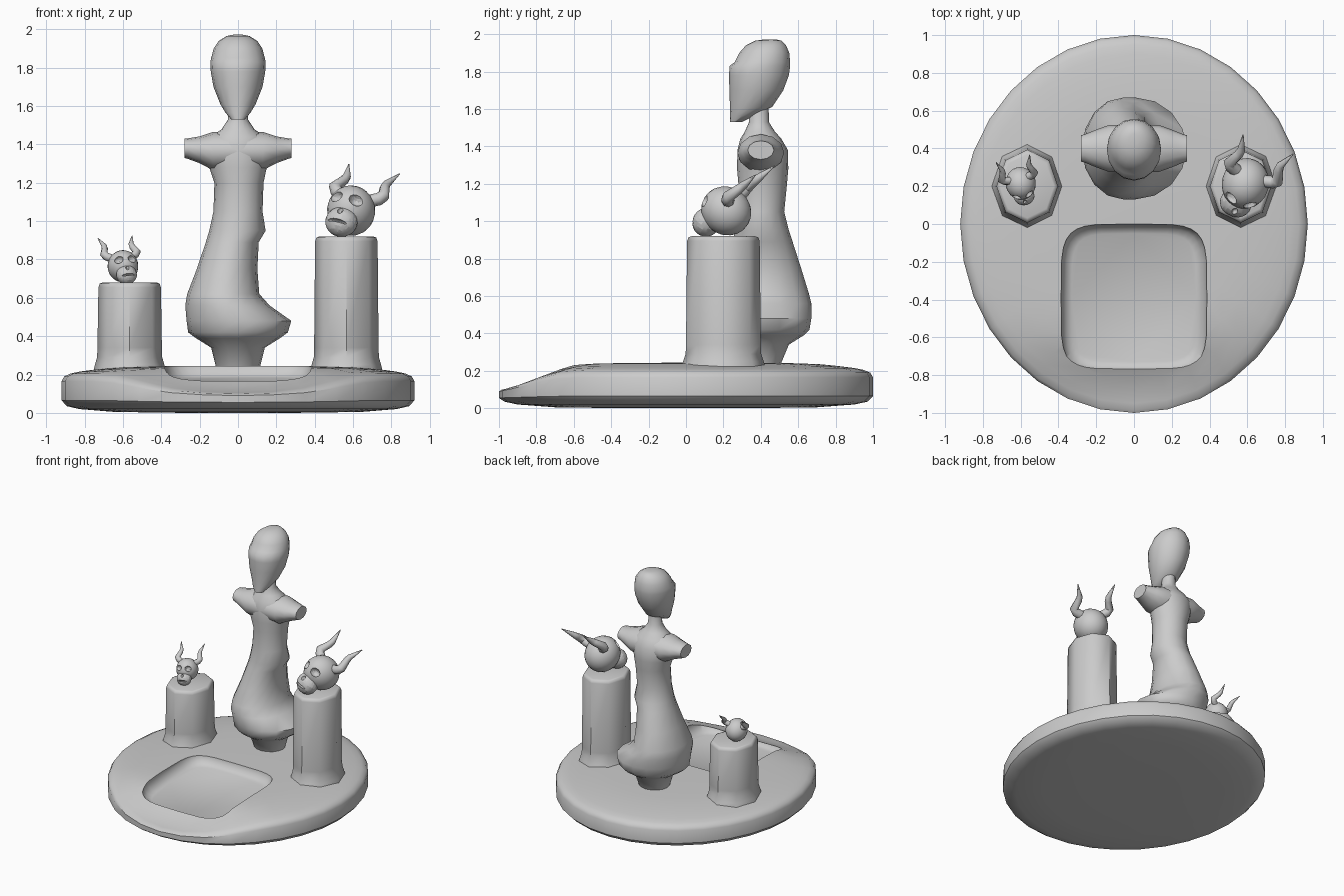
import bpy, bmesh
from math import sin, cos, pi, radians, copysign
from mathutils import Matrix, Vector

if "Cube" in bpy.data.objects:
    bpy.data.objects.remove(bpy.data.objects["Cube"])


def finish(ob, angle=50):
    bpy.ops.object.select_all(action='DESELECT')
    ob.select_set(True)
    bpy.context.view_layer.objects.active = ob
    bpy.ops.object.shade_smooth_by_angle(angle=radians(angle))
    return ob


def from_bm(name, bm):
    bmesh.ops.recalc_face_normals(bm, faces=bm.faces)
    me = bpy.data.meshes.new(name)
    bm.to_mesh(me)
    bm.free()
    ob = bpy.data.objects.new(name, me)
    bpy.context.collection.objects.link(ob)
    return ob


def loft(name, sections, n=16, axis='z', p=2, warp=None):
    """Rings given as (t, centre a, centre b, radius a, radius b), capped."""
    bm = bmesh.new()
    rings = []
    for t, ca, cb, ra, rb in sections:
        ring = []
        for i in range(n):
            c, s = cos(2 * pi * i / n), sin(2 * pi * i / n)
            a = ca + ra * copysign(abs(c) ** (2 / p), c)
            b = cb + rb * copysign(abs(s) ** (2 / p), s)
            co = Vector((a, b, t)) if axis == 'z' else Vector((t, a, b))
            ring.append(bm.verts.new(warp(co) if warp else co))
        rings.append(ring)
    for r0, r1 in zip(rings, rings[1:]):
        for i in range(n):
            j = (i + 1) % n
            bm.faces.new((r0[i], r0[j], r1[j], r1[i]))
    bm.faces.new(rings[0])
    bm.faces.new(rings[-1])
    return finish(from_bm(name, bm))


def boolean(ob, other, op='DIFFERENCE'):
    other.hide_render = True
    m = ob.modifiers.new('bool', 'BOOLEAN')
    m.object, m.operation, m.solver = other, op, 'EXACT'
    finish(ob)
    bpy.ops.object.modifier_apply(modifier=m.name)
    bpy.data.objects.remove(other)


def ellipsoid(name, loc, rad, mat, seg=24):
    bm = bmesh.new()
    bmesh.ops.create_uvsphere(bm, u_segments=seg, v_segments=seg // 2, radius=1)
    bm.transform(mat @ Matrix.Translation(loc) @ Matrix.Diagonal((*rad, 1)))
    return from_bm(name, bm)


# oval base, front edge dips down
def dip(co):
    t = min(1, max(0, (-0.55 - co.y) / 0.4))
    t = t * t * (3 - 2 * t) * max(0, 1 - (co.x / 0.8) ** 2)
    if co.z > 0.05:
        co.z = 0.05 + (co.z - 0.05) * (1 - 0.65 * t)
    return co


rim = [(0.3, 0), (0.7, 0.005), (0.9, 0.02), (0.97, 0.035), (1, 0.065), (1, 0.165),
       (0.985, 0.19), (0.95, 0.205), (0.9, 0.215), (0.82, 0.225), (0.72, 0.235),
       (0.6, 0.24), (0.45, 0.243), (0.2, 0.245)]
base = loft('base', [(z, 0, 0, 0.92 * f, f) for f, z in rim], 32, warp=dip)


# shallow tray recess
def tilt(co):
    co.z += 0.065 * co.y
    return co


tray = loft('tray_cutter', [(0.185, 0, -0.39, 0.33, 0.34), (0.2, 0, -0.39, 0.36, 0.37),
                            (0.24, 0, -0.39, 0.385, 0.39), (0.4, 0, -0.39, 0.39, 0.395)],
            32, p=5, warp=tilt)
boolean(base, tray)
finish(base, 40)

# octagonal pillars
for name, x, top in (('left_pillar', -0.565, 0.68), ('right_pillar', 0.565, 0.92)):
    prof = [(0.2, 1.15), (0.25, 1.08), (0.29, 1.01), (0.34, 1), (top - 0.025, 0.97),
            (top - 0.006, 0.93), (top, 0.84)]
    loft(name, [(z, x, 0.2, 0.168 * f, 0.2 * f) for z, f in prof], 8)

# robed body
loft('robed_body', [
    (0.22, 0, 0.40, 0.11, 0.10), (0.34, 0, 0.40, 0.14, 0.15), (0.39, 0, 0.40, 0.22, 0.23),
    (0.42, 0, 0.40, 0.26, 0.26), (0.48, 0.005, 0.40, 0.273, 0.27),
    (0.56, -0.055, 0.40, 0.22, 0.27), (0.62, -0.077, 0.405, 0.188, 0.25),
    (0.75, -0.057, 0.41, 0.158, 0.205), (0.89, -0.03, 0.41, 0.138, 0.16),
    (0.95, -0.003, 0.405, 0.147, 0.145), (1.05, 0, 0.40, 0.128, 0.125),
    (1.2, 0.005, 0.41, 0.128, 0.13), (1.28, 0, 0.41, 0.15, 0.137),
    (1.38, 0, 0.41, 0.17, 0.135), (1.44, 0, 0.40, 0.14, 0.11), (1.48, 0, 0.395, 0.085, 0.08),
    (1.53, 0, 0.39, 0.052, 0.053), (1.62, 0, 0.39, 0.047, 0.052)], 16)

# shoulder stubs
half = [(0.28, 0.07, 0.05), (0.26, 0.075, 0.054), (0.2, 0.10, 0.07), (0.13, 0.125, 0.10)]
arms = [(-x, 0.40, 1.38 - 0.1 * (0.28 - x), a, b) for x, a, b in half]
loft('shoulders', arms + [(-t, *r) for t, *r in reversed(arms)], 12, 'x')

# blank head
head = [(1.53, 0.235, 0.30, 0.035), (1.565, 0.235, 0.37, 0.065), (1.61, 0.235, 0.46, 0.092),
        (1.70, 0.232, 0.52, 0.128), (1.78, 0.23, 0.55, 0.142), (1.83, 0.233, 0.557, 0.144),
        (1.85, 0.26, 0.557, 0.14), (1.90, 0.285, 0.552, 0.127), (1.94, 0.32, 0.535, 0.10),
        (1.965, 0.37, 0.51, 0.06), (1.972, 0.42, 0.48, 0.025)]
loft('head', [(z, 0, (a + b) / 2, r, (b - a) / 2) for z, a, b, r in head], 16)


# horned skulls
def skull(side, loc, size, yaw, roll, pitch):
    mat = (Matrix.Translation(loc) @ Matrix.Rotation(radians(yaw), 4, 'Z')
           @ Matrix.Rotation(radians(roll), 4, 'Y') @ Matrix.Rotation(radians(pitch), 4, 'X')
           @ Matrix.Scale(size, 4))
    ob = ellipsoid(side + '_skull', (0, 0, 0), (0.125, 0.138, 0.128), mat)
    boolean(ob, ellipsoid('jaw', (0, -0.06, -0.115), (0.085, 0.075, 0.08), mat), 'UNION')
    cuts = [((-0.06, -0.13, -0.005), (0.04, 0.045, 0.032)),
            ((0.06, -0.13, -0.005), (0.04, 0.045, 0.032)),
            ((0, -0.14, -0.09), (0.016, 0.03, 0.022)),
            ((0, -0.12, -0.15), (0.062, 0.025, 0.008))]
    for c, r in cuts:
        boolean(ob, ellipsoid('socket_cutter', c, r, mat, 16))
    finish(ob, 40)
    for s, label in ((-1, 'left'), (1, 'right')):
        cu = bpy.data.curves.new('horn', 'CURVE')
        cu.dimensions, cu.bevel_depth, cu.bevel_resolution = '3D', 0.034, 2
        cu.use_fill_caps = True
        pts = [(0.06, 0, 0.07, 1), (0.12, 0, 0.10, 1), (0.138, 0.0, 0.125, 0.95),
               (0.115, 0.025, 0.19, 0.75), (0.113, 0.035, 0.22, 0.65), (0.144, 0.067, 0.315, 0.08)]
        sp = cu.splines.new('POLY')
        sp.points.add(len(pts) - 1)
        for pt, (x, y, z, r) in zip(sp.points, pts):
            pt.co, pt.radius = (s * x, y, z, 1), r
        horn = bpy.data.objects.new(f'{side}_skull_{label}_horn', cu)
        bpy.context.collection.objects.link(horn)
        horn.matrix_world = mat
        bpy.ops.object.select_all(action='DESELECT')
        horn.select_set(True)
        bpy.context.view_layer.objects.active = horn
        bpy.ops.object.convert(target='MESH')
        finish(bpy.context.view_layer.objects.active)


skull('right', (0.59, 0.215, 1.055), 1, -21, 10, -35)
skull('left', (-0.6, 0.215, 0.765), 0.64, 13, -4, -30)
